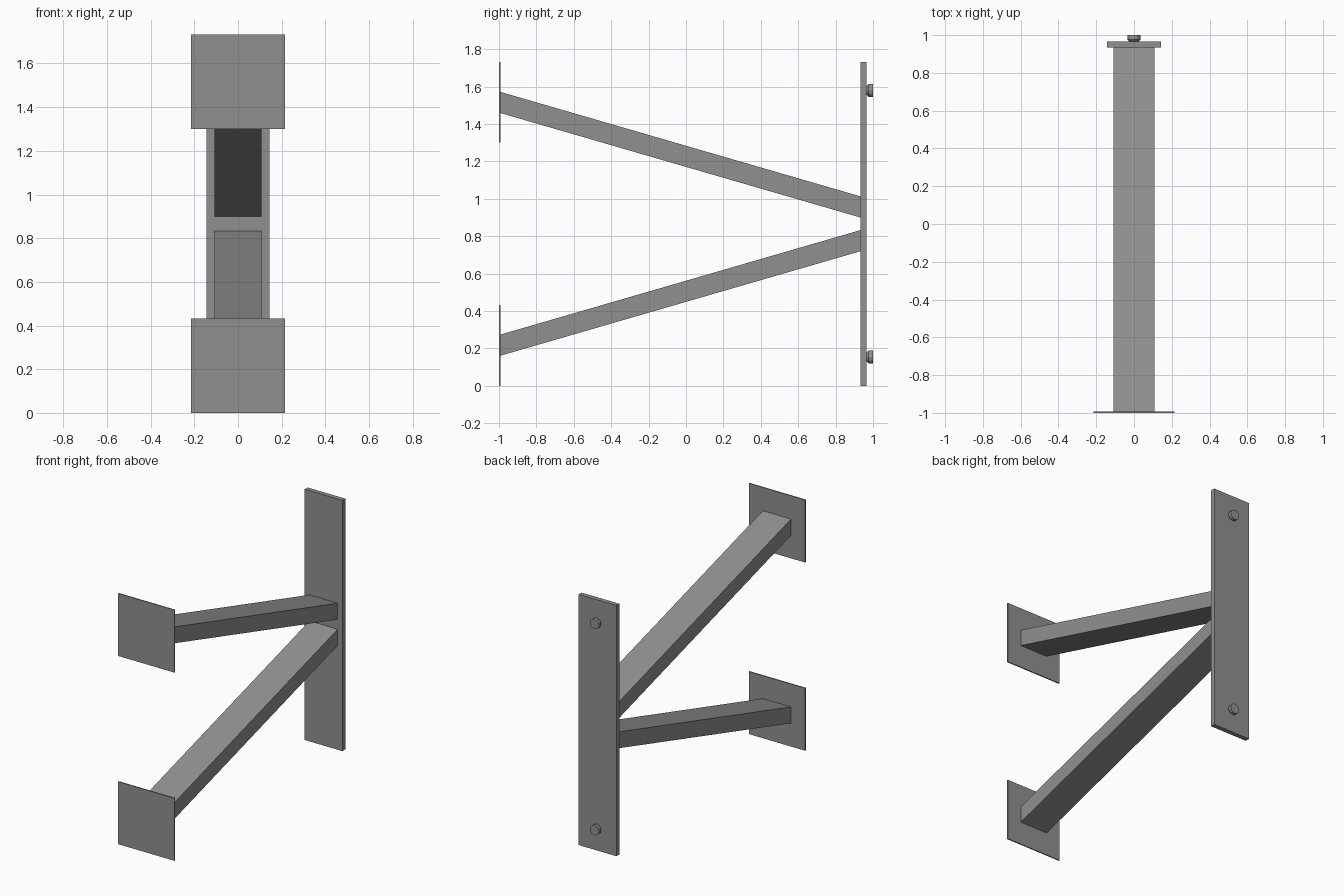
import bpy, bmesh, math
from mathutils import Matrix

if "Cube" in bpy.data.objects:
    bpy.data.objects.remove(bpy.data.objects["Cube"])

HEIGHT = 1.732
MID = HEIGHT / 2

# Dark grey metal
metal = bpy.data.materials.new("dark_metal")
metal.diffuse_color = (0.28, 0.28, 0.28, 1)
metal.use_nodes = True
metal.node_tree.nodes["Principled BSDF"].inputs["Base Color"].default_value = metal.diffuse_color


def finish(name, bm):
    bmesh.ops.recalc_face_normals(bm, faces=bm.faces[:])
    mesh = bpy.data.meshes.new(name)
    bm.to_mesh(mesh)
    bm.free()
    mesh.materials.append(metal)
    obj = bpy.data.objects.new(name, mesh)
    bpy.context.collection.objects.link(obj)
    return obj


def extruded_profile(name, half_width, profile):
    """Side profile of (y, z) points, extruded across x."""
    bm = bmesh.new()
    face = bm.faces.new([bm.verts.new((-half_width, y, z)) for y, z in profile])
    ext = bmesh.ops.extrude_face_region(bm, geom=[face])
    moved = [g for g in ext["geom"] if isinstance(g, bmesh.types.BMVert)]
    bmesh.ops.translate(bm, verts=moved, vec=(2 * half_width, 0, 0))
    return finish(name, bm)


def rect(y0, y1, z0, z1):
    return [(y0, z0), (y1, z0), (y1, z1), (y0, z1)]


def bolt(name, z):
    """Round bolt head, narrower where it meets the plate."""
    bm = bmesh.new()
    for r0, r1, y0, y1 in [(0.022, 0.035, 0.964, 0.977), (0.035, 0.035, 0.977, 1.0)]:
        bmesh.ops.create_cone(
            bm, cap_ends=True, segments=12, radius1=r0, radius2=r1, depth=y1 - y0,
            matrix=Matrix.Translation((0, (y0 + y1) / 2, z)) @ Matrix.Rotation(-math.pi / 2, 4, 'X'))
    # merge the two sections and drop the internal caps
    inner = [f for f in bm.faces if all(abs(v.co.y - 0.977) < 1e-4 for v in f.verts)]
    bmesh.ops.delete(bm, geom=inner, context='FACES')
    bmesh.ops.remove_doubles(bm, verts=bm.verts[:], dist=1e-4)
    return finish(name, bm)


# Tall rear plate
extruded_profile("wall_plate", 0.144, rect(0.934, 0.966, 0, HEIGHT))

# Upper half and its mirror image: end plate, sloping arm, bolt
arm = [(-0.995, 1.459), (0.935, 0.899), (0.935, 1.012), (-0.995, 1.572)]
for side, s in (("upper", 1), ("lower", -1)):
    def flip(pts):
        return [(y, MID + s * (z - MID)) for y, z in pts]
    extruded_profile(side + "_end_plate", 0.215, flip(rect(-1.0, -0.992, 1.300, HEIGHT)))
    extruded_profile(side + "_arm", 0.108, flip(arm))
    bolt(side + "_bolt", MID + s * 0.712)
